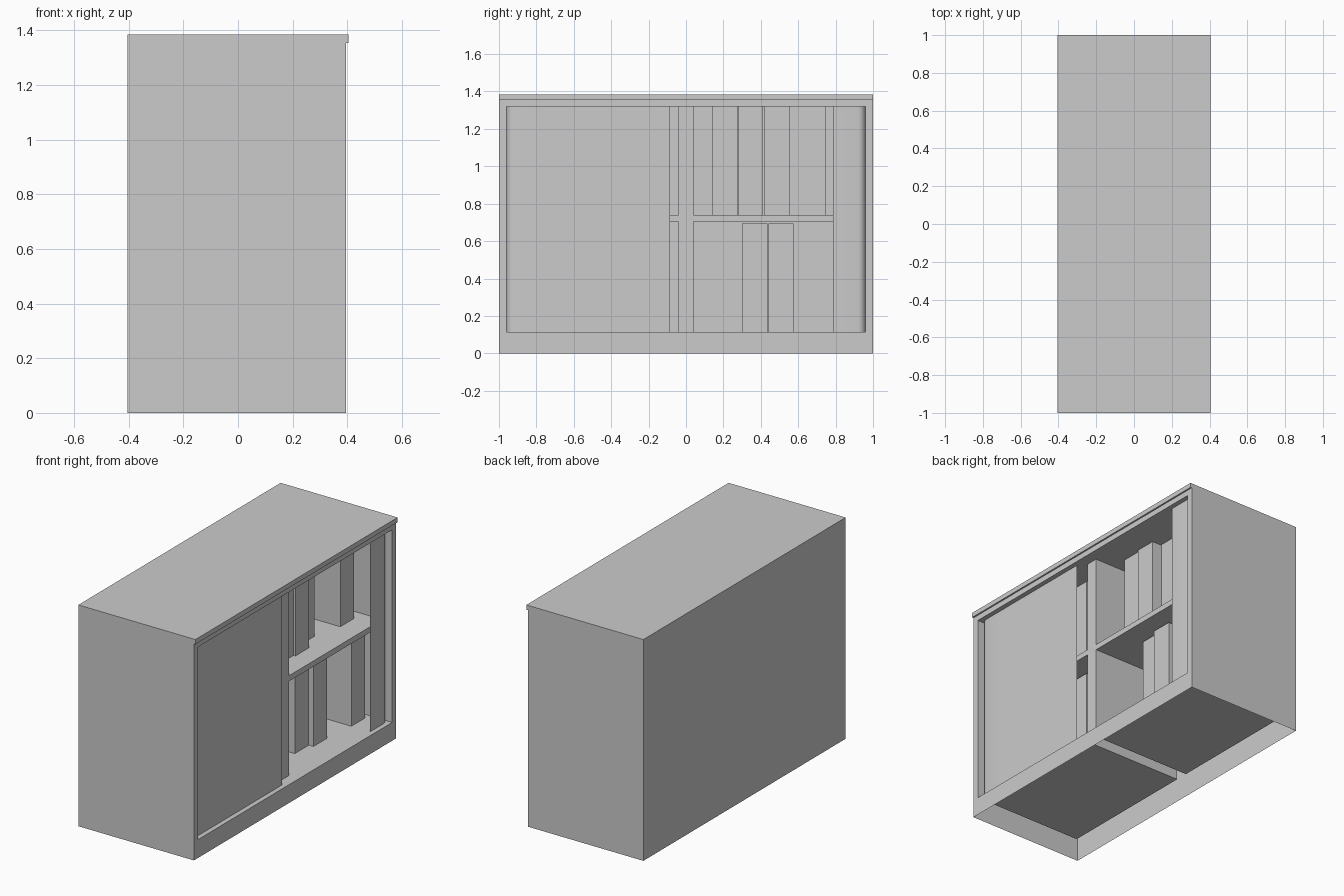
import bpy, bmesh, math

if "Cube" in bpy.data.objects:
    bpy.data.objects.remove(bpy.data.objects["Cube"])

W, FRONT, BACK = 1.0, 0.395, -0.405
FLOOR, CEIL, BODY_TOP, TOP = 0.115, 1.32, 1.355, 1.385
INNER, DIV, SET, REAR = 0.96, 0.04, 0.325, -0.365
SHELF_LOW, SHELF_TOP = 0.705, 0.74


def finish(name, bm):
    mesh = bpy.data.meshes.new(name)
    bm.to_mesh(mesh)
    bm.free()
    ob = bpy.data.objects.new(name, mesh)
    bpy.context.collection.objects.link(ob)
    return ob


def box(name, x, y, z, skip=(), inward=False):
    """Box from ranges; skip lists open sides such as '+x'."""
    bm = bmesh.new()
    bmesh.ops.create_cube(bm, size=1)
    bm.normal_update()
    gone = []
    for f in bm.faces:
        axis = max(range(3), key=lambda i: abs(f.normal[i]))
        if ('+' if f.normal[axis] > 0 else '-') + 'xyz'[axis] in skip:
            gone.append(f)
    for v in bm.verts:
        v.co = [(r[0] + r[1]) / 2 + c * (r[1] - r[0]) for r, c in zip((x, y, z), v.co)]
    bmesh.ops.delete(bm, geom=gone, context='FACES')
    if inward:
        bmesh.ops.reverse_faces(bm, faces=bm.faces[:])
    return finish(name, bm)


# Outer carcass, open at the front and underneath
box("carcass", (BACK, FRONT), (-W, W), (0, BODY_TOP), ('+x', '-z', '+z'))
box("top_panel", (BACK, 0.405), (-W, W), (BODY_TOP, TOP))

# Front frame around the opening
bm = bmesh.new()
rings = []
for y, lo, hi in ((W, 0, BODY_TOP), (INNER, FLOOR, CEIL)):
    rings.append([bm.verts.new((FRONT, a, b)) for a, b in
                  ((-y, lo), (y, lo), (y, hi), (-y, hi))])
outer, inner = rings
for i in range(4):
    j = (i + 1) % 4
    bm.faces.new((outer[i], outer[j], inner[j], inner[i]))
finish("front_frame", bm)

# Recess for the sliding doors, two lined bays and the divider edge
box("door_recess", (SET, FRONT), (-INNER, INNER), (FLOOR, CEIL), ('+x', '-x'), True)
for side, y in (("left", (-INNER, -DIV)), ("right", (DIV, INNER))):
    box(side + "_bay", (REAR, SET), y, (FLOOR, CEIL), ('+x',), True)
    box(side + "_shelf", (REAR, SET), y, (SHELF_LOW, SHELF_TOP))
box("divider_edge", (SET - 0.01, SET), (-DIV, DIV), (FLOOR, CEIL),
    ('-x', '+y', '-y', '+z', '-z'))


def door(name, side, edge):
    """Thin roller door that bends around the outer corner."""
    r, steps = 0.04, 5
    path = []
    for i in range(steps + 1):
        a = math.pi / 2 * i / steps
        path.append((SET + r * math.sin(a), side * (INNER - r + r * math.cos(a))))
    if abs(edge) < 0.7:
        path.append((SET + r, side * 0.8))
    path.append((SET + r, edge))
    bm = bmesh.new()
    cols = [[bm.verts.new((x, y, z)) for z in (FLOOR, CEIL)] for x, y in path]
    for a, b in zip(cols, cols[1:]):
        f = bm.faces.new((a[0], b[0], b[1], a[1]))
        f.smooth = True
        if side > 0:
            f.normal_flip()
    finish(name, bm)


door("left_door", -1, -0.085)
door("right_door", 1, 0.785)

# Upright binders: (left edge y, front x) on each level
rows = {
    "lower": (FLOOR, [(-0.331, 0.2), (0.30, 0.183), (0.44, 0.215), (0.785, 0.235)]),
    "upper": (SHELF_TOP, [(-0.331, 0.2), (0.14, 0.19), (0.278, 0.203),
                          (0.42, 0.14), (0.745, 0.187)]),
}
for level, (z, spots) in rows.items():
    for i, (y, x) in enumerate(spots):
        box(f"{level}_binder_{i + 1}", (x - 0.47, x), (y, y + 0.135), (z, z + 0.58))
